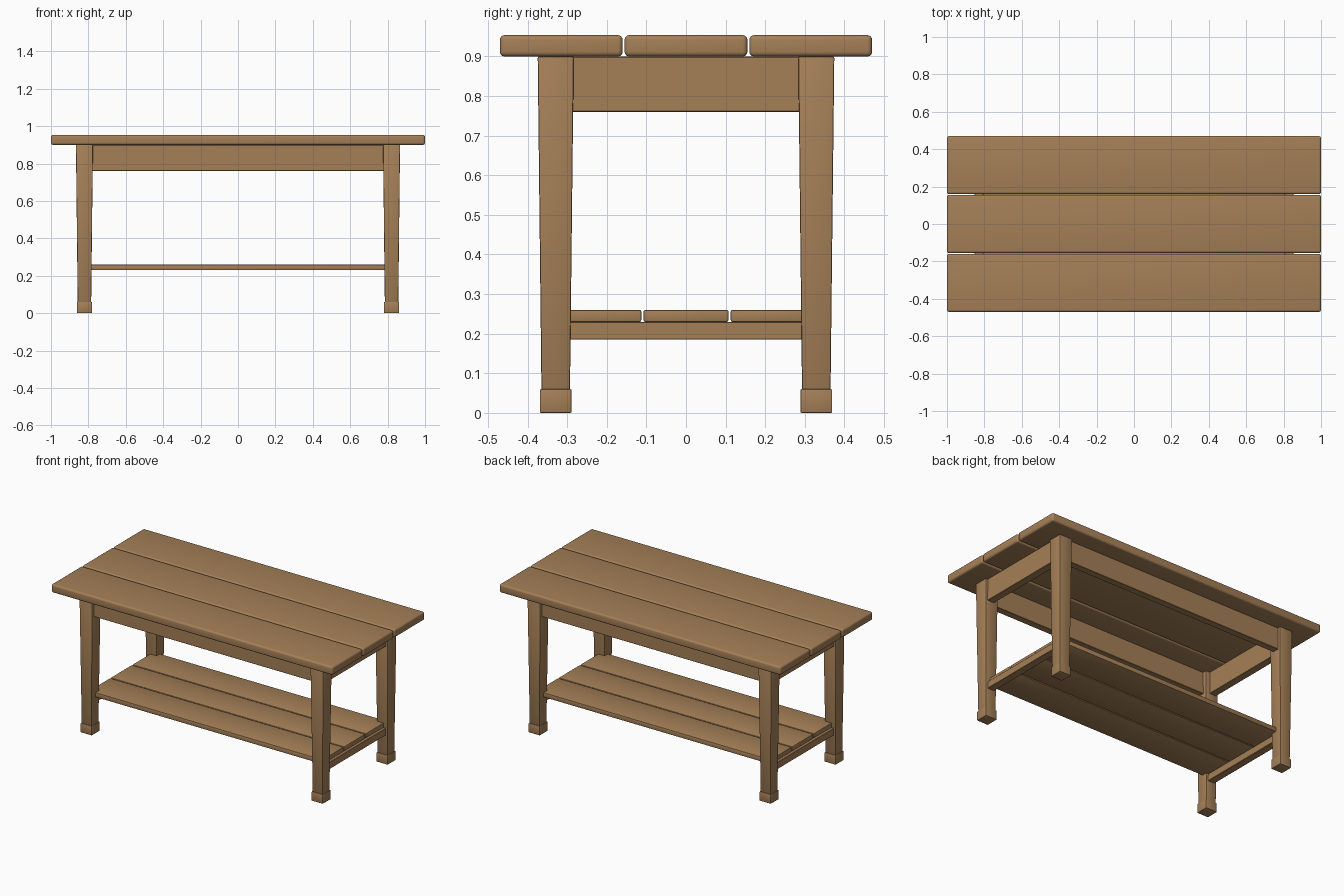
import bpy, bmesh, math

if "Cube" in bpy.data.objects:
    bpy.data.objects.remove(bpy.data.objects["Cube"])

wood = bpy.data.materials.new("warm brown wood")
wood.diffuse_color = (0.376, 0.215, 0.096, 1.0)
wood.use_nodes = True
wood.node_tree.nodes["Principled BSDF"].inputs["Base Color"].default_value = wood.diffuse_color


def block(name, lo, hi, bevel=0.003, segments=2, bottom_scale=1.0):
    """Box between two corners, optionally tapered toward its bottom, with rounded edges."""
    c = [(a + b) / 2 for a, b in zip(lo, hi)]
    s = [b - a for a, b in zip(lo, hi)]
    bm = bmesh.new()
    bmesh.ops.create_cube(bm, size=1.0)
    for v in bm.verts:
        k = bottom_scale if v.co.z < 0 else 1.0
        v.co = (v.co.x * s[0] * k, v.co.y * s[1] * k, v.co.z * s[2])
    bmesh.ops.bevel(bm, geom=bm.edges[:], offset=bevel, segments=segments,
                    profile=0.5, affect='EDGES')
    mesh = bpy.data.meshes.new(name)
    bm.to_mesh(mesh)
    bm.free()
    mesh.materials.append(wood)
    ob = bpy.data.objects.new(name, mesh)
    ob.location = c
    bpy.context.collection.objects.link(ob)
    bpy.context.view_layer.objects.active = ob
    ob.select_set(True)
    bpy.ops.object.shade_smooth_by_angle(angle=math.radians(35))
    ob.select_set(False)
    return ob


LEG_X, LEG_Y = 0.821, 0.329

# Table top and lower shelf: three planks each
for i, label in zip((-1, 0, 1), ("front", "middle", "back")):
    y = i * 0.315
    block(f"top_plank_{label}", (-1, y - 0.155, 0.90), (1, y + 0.155, 0.954), 0.012, 4)
    y = i * 0.22
    block(f"shelf_plank_{label}", (-0.83, y - 0.107, 0.23), (0.83, y + 0.107, 0.26), 0.004)

# Tapered legs with block feet
for sx, side in ((-1, "left"), (1, "right")):
    for sy, end in ((-1, "front"), (1, "back")):
        x, y = sx * LEG_X, sy * LEG_Y
        block(f"{end}_{side}_leg", (x - 0.0455, y - 0.0455, 0.05),
              (x + 0.0455, y + 0.0455, 0.90), 0.004, 2, 0.79)
        block(f"{end}_{side}_foot", (x - 0.04, y - 0.04, 0),
              (x + 0.04, y + 0.04, 0.06), 0.003)

# Long aprons under the top
for s, end in ((-1, "front"), (1, "back")):
    y = s * 0.332
    block(f"{end}_apron", (-0.80, y - 0.022, 0.76), (0.80, y + 0.022, 0.90), 0.002, 1)

# End aprons and the shelf supports below them
for s, side in ((-1, "left"), (1, "right")):
    x = s * 0.828
    block(f"{side}_apron", (x - 0.024, -0.31, 0.76), (x + 0.024, 0.31, 0.90), 0.002, 1)
    x = s * 0.822
    block(f"{side}_shelf_support", (x - 0.024, -0.31, 0.185), (x + 0.024, 0.31, 0.23), 0.002, 1)
